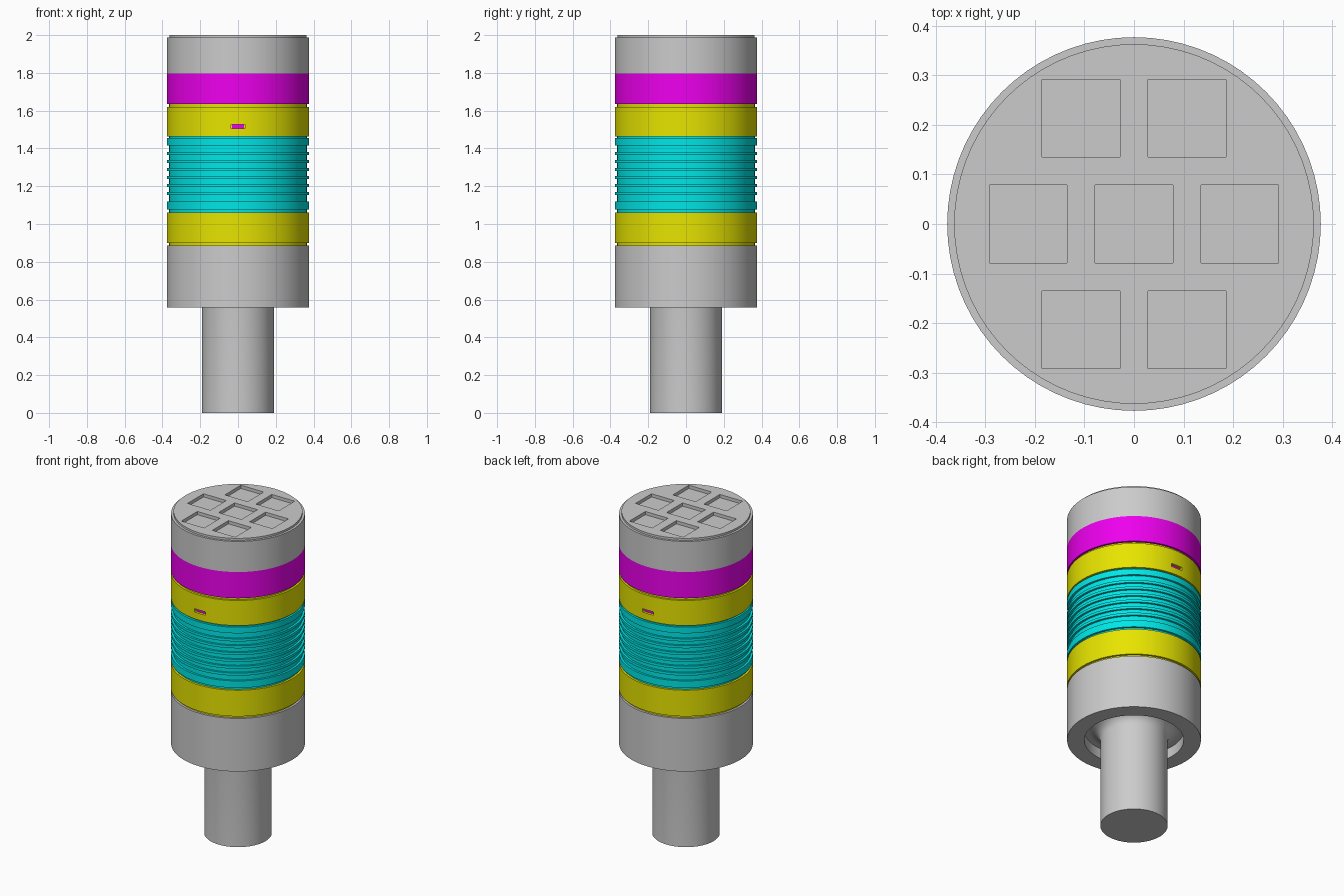
import bpy, bmesh, math

if "Cube" in bpy.data.objects:
    bpy.data.objects.remove(bpy.data.objects["Cube"])

SIDES = 72
R, R_IN = 0.377, 0.364
COLORS = {"yellow": (0.8, 0.78, 0.0, 1), "cyan": (0.0, 0.8, 0.8, 1), "magenta": (0.85, 0.0, 0.85, 1)}
MATS = {}
for n, c in COLORS.items():
    MATS[n] = bpy.data.materials.new(n)
    MATS[n].diffuse_color = c


def make_object(name, bm, mat=None):
    bmesh.ops.recalc_face_normals(bm, faces=bm.faces)
    me = bpy.data.meshes.new(name)
    bm.to_mesh(me)
    bm.free()
    ob = bpy.data.objects.new(name, me)
    bpy.context.collection.objects.link(ob)
    if mat:
        me.materials.append(MATS[mat])
    return ob


def lathe(name, profile, mat=None):
    """Solid of revolution around z; first and last rings are capped."""
    bm = bmesh.new()
    ang = [2 * math.pi * i / SIDES for i in range(SIDES)]
    rings = [[bm.verts.new((r * math.cos(a), r * math.sin(a), z)) for a in ang] for r, z in profile]
    for lo, hi in zip(rings, rings[1:]):
        for i in range(SIDES):
            j = (i + 1) % SIDES
            bm.faces.new((lo[i], lo[j], hi[j], hi[i]))
    bm.faces.new(rings[0])
    bm.faces.new(rings[-1])
    return make_object(name, bm, mat)


def activate(ob):
    bpy.ops.object.select_all(action='DESELECT')
    ob.select_set(True)
    bpy.context.view_layer.objects.active = ob


def cut(target, boxes):
    """Subtract boxes given as (centre, size) from the target."""
    bm = bmesh.new()
    for c, s in boxes:
        vs = bmesh.ops.create_cube(bm, size=1)["verts"]
        bmesh.ops.scale(bm, vec=s, verts=vs)
        bmesh.ops.translate(bm, vec=c, verts=vs)
    cutter = make_object("cutter", bm)
    cutter.hide_render = True
    mod = target.modifiers.new("cut", 'BOOLEAN')
    mod.operation, mod.solver, mod.object = 'DIFFERENCE', 'EXACT', cutter
    activate(target)
    bpy.ops.object.modifier_apply(modifier=mod.name)
    bpy.data.objects.remove(cutter, do_unlink=True)


parts = []

# Stem with a concave fillet running up into the recessed underside of the base
f = 0.07
fillet = [(0.26 - f * math.cos(t), 0.55 + f * math.sin(t)) for t in [math.pi / 2 * i / 8 for i in range(9)]]
parts.append(lathe("stem_and_base", [(0.19, 0)] + fillet +
                   [(0.28, 0.62), (0.28, 0.557), (R, 0.557), (R, 0.887)]))

# Lower yellow band with a thin groove beneath it
parts.append(lathe("lower_band", [(R_IN, 0.887), (R_IN, 0.9), (R, 0.9), (R, 1.062)], "yellow"))

# Ribbed grip: thick end ribs, thin ribs between
ribs = [(1.077, 1.12)] + [(z - 0.008, z + 0.008) for z in [1.161 + 0.0425 * i for i in range(6)]] + [(1.416, 1.454)]
prof = [(R_IN, 1.062)]
for a, b in ribs:
    prof += [(R_IN, a), (R, a), (R, b), (R_IN, b)]
prof.append((R_IN, 1.464))
parts.append(lathe("ribbed_grip", prof, "cyan"))

# Upper yellow band with a slot front and back, over a magenta core
upper = lathe("upper_band", [(R, 1.464), (R, 1.62), (R_IN, 1.62), (R_IN, 1.634)], "yellow")
cut(upper, [((0, s * 0.41, 1.517), (0.076, 0.1, 0.021)) for s in (-1, 1)])
parts.append(upper)
parts.append(lathe("slot_core", [(0.3615, 1.49), (0.3615, 1.545)], "magenta"))

# Magenta ring
parts.append(lathe("signal_ring", [(R, 1.634), (R, 1.797)], "magenta"))

# Grey head with a small step and seven square pockets
head = lathe("head", [(R, 1.797), (R, 1.987), (0.363, 1.987), (0.363, 2.0)])
p = 0.2135
spots = [(x * p, y * p) for y, xs in ((1, (-.5, .5)), (0, (-1, 0, 1)), (-1, (-.5, .5))) for x in xs]
cut(head, [((x, y, 2.0), (0.157, 0.157, 0.04)) for x, y in spots])
parts.append(head)

for ob in parts:
    activate(ob)
    bpy.ops.object.shade_smooth_by_angle(angle=math.radians(30))

for m in bpy.data.materials:
    if m.users and not m.is_grease_pencil:
        m.use_nodes = True
        m.node_tree.nodes["Principled BSDF"].inputs["Base Color"].default_value = m.diffuse_color
